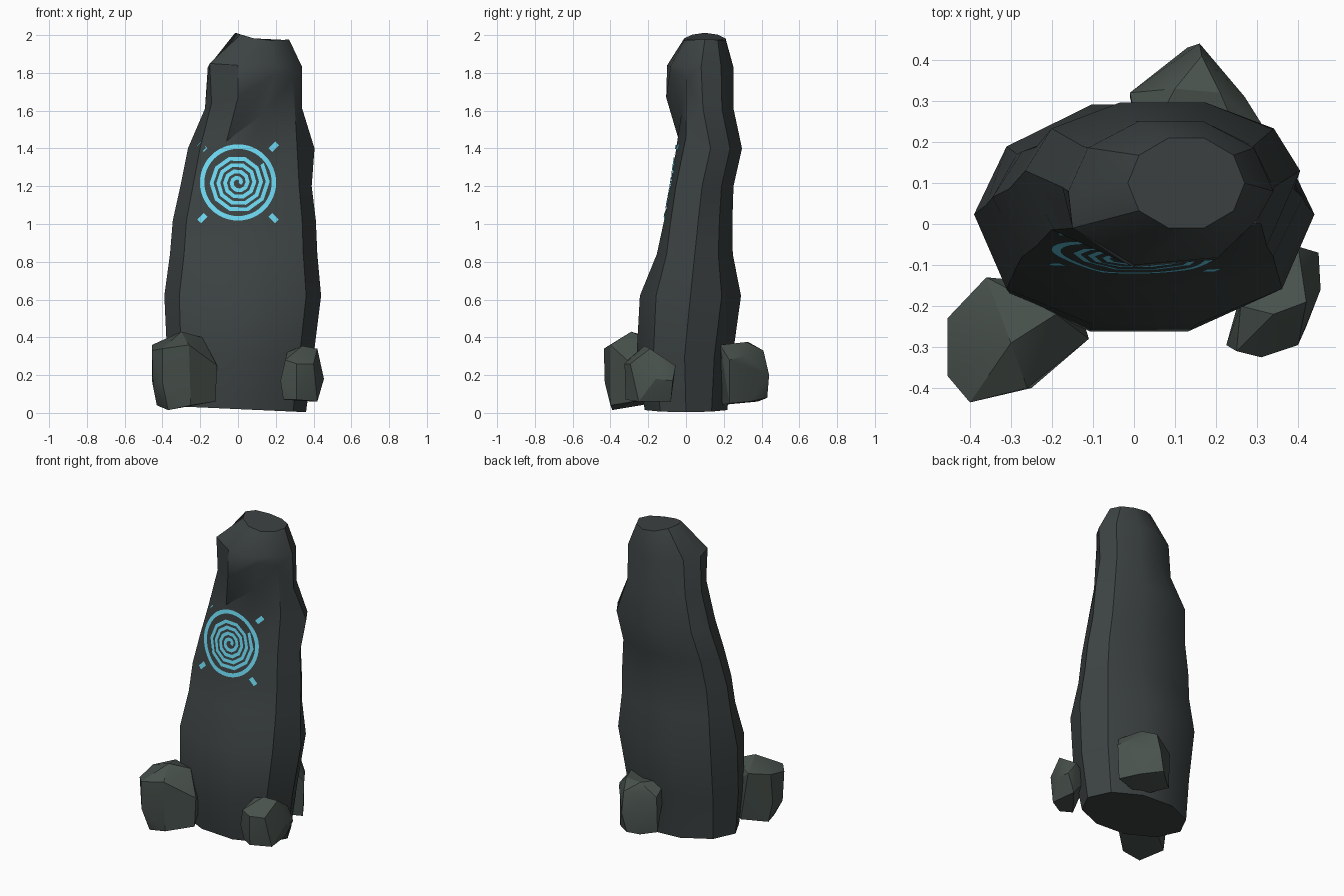
import bpy, bmesh
from math import sin, cos, pi, radians
from mathutils import Vector
from mathutils.bvhtree import BVHTree

if "Cube" in bpy.data.objects:
    bpy.data.objects.remove(bpy.data.objects["Cube"])


def material(name, rgb):
    m = bpy.data.materials.new(name)
    m.diffuse_color = (*rgb, 1)
    m.use_nodes = True
    m.node_tree.nodes["Principled BSDF"].inputs["Base Color"].default_value = m.diffuse_color
    return m


stone = material("dark_stone", (0.045, 0.054, 0.054))
moss = material("mossy_stone", (0.065, 0.083, 0.073))
glow = material("cyan_glow", (0.15, 0.68, 0.87))


def finish(name, bm, mat, angle=None):
    me = bpy.data.meshes.new(name)
    bm.to_mesh(me)
    bm.free()
    ob = bpy.data.objects.new(name, me)
    bpy.context.collection.objects.link(ob)
    me.materials.append(mat)
    if angle:
        bpy.ops.object.select_all(action='DESELECT')
        ob.select_set(True)
        bpy.context.view_layer.objects.active = ob
        bpy.ops.object.shade_smooth_by_angle(angle=radians(angle))
    return ob


# Standing stone: ten-sided rings (z, left, right, front, back, front flatness)
RINGS = [
    (0.02, -.36, .36, -.23, .23, 1.0),
    (0.30, -.375, .40, -.275, .26, 1.05),
    (0.62, -.39, .44, -.258, .305, 1.1),
    (0.84, -.36, .42, -.165, .258, 1.2),
    (1.02, -.345, .412, -.125, .255, 1.3),
    (1.20, -.305, .39, -.09, .26, 1.35),
    (1.40, -.265, .405, -.045, .305, 1.4),
    (1.61, -.175, .34, -.08, .26, 1.2),
    (1.83, -.16, .34, -.10, .26, 1.1),
    (1.975, -.015, .27, -.015, .215, 1.0),
]
# Hand-placed corners of the hooded notch below the brow
NOTCH = {
    (6, 7): (-.06, -.037, 1.44), (6, 8): (.13, -.025, 1.58),
    (6, 9): (.31, 0, 1.46),
    (7, 6): (-.14, -.01, 1.64), (7, 7): (0, -.105, 1.67),
    (7, 8): (.20, -.087, 1.80), (7, 9): (.29, 0, 1.775),
    (8, 6): (-.15, -.01, 1.85), (8, 7): (0, -.10, 1.84),
    (8, 8): (.205, -.082, 1.835), (8, 9): (.30, .01, 1.83),
}
bm = bmesh.new()
rows = []
for k, (z, x0, x1, y0, y1, flat) in enumerate(RINGS):
    row = []
    for i in range(10):
        a = 2 * pi * i / 10
        x = (x0 + x1) / 2 + (x1 - x0) / 2 * cos(a)
        y = (y0 + y1) / 2 + (y1 - y0) / 2 * sin(a) * (flat if i in (6, 9) else 1)
        dz = -0.045 * x if k == 0 else -0.12 * (x - .13) if k == 9 else 0
        if k == 9:
            dz += .02 - 1.5 * (y - .1) ** 2
        row.append(bm.verts.new(NOTCH.get((k, i), (x, y, z + dz))))
    rows.append(row)
for a, b in zip(rows, rows[1:]):
    for i in range(10):
        j = (i + 1) % 10
        bm.faces.new((a[i], a[j], b[j], b[i]))
bm.faces.new(rows[0][::-1])
bm.faces.new(rows[-1])
# Flat facet under the brow
surface = BVHTree.FromBMesh(bm)
finish("standing_stone", bm, stone, 32)


# Boulders around the foot: convex hulls of a few corners
def boulder(name, pts):
    bm = bmesh.new()
    for p in pts:
        bm.verts.new(p)
    res = bmesh.ops.convex_hull(bm, input=bm.verts)
    bmesh.ops.delete(bm, geom=list({g for g in res["geom_interior"] + res["geom_unused"]
                                    if isinstance(g, bmesh.types.BMVert)}), context='VERTS')
    bmesh.ops.dissolve_limit(bm, angle_limit=radians(8), verts=bm.verts, edges=bm.edges)
    bmesh.ops.recalc_face_normals(bm, faces=bm.faces)
    finish(name, bm, moss, 25)


boulder("left_boulder", [
    (-.455, -.23, .36), (-.36, -.13, .38), (-.455, -.37, .33), (-.40, -.435, .34),
    (-.30, -.29, .43), (-.19, -.22, .40), (-.26, -.40, .36), (-.11, -.28, .25),
    (-.12, -.28, .06), (-.455, -.25, .17), (-.43, -.24, .04), (-.45, -.36, .14),
    (-.37, -.39, .015), (-.40, -.43, .16), (-.25, -.40, .04), (-.30, -.14, .06),
    (-.15, -.15, .2)])
boulder("right_boulder", [
    (.225, -.295, .17), (.25, -.31, .28), (.31, -.325, .26), (.40, -.295, .26),
    (.34, -.22, .355), (.42, -.19, .34), (.40, -.055, .25), (.45, -.07, .17),
    (.455, -.16, .18), (.42, -.25, .06), (.31, -.32, .07), (.24, -.28, .07),
    (.40, -.08, .06), (.26, -.20, .32), (.28, -.1, .2)])
boulder("back_boulder", [
    (.16, .44, .20), (.13, .43, .08), (.165, .41, .33), (.10, .33, .375),
    (.21, .32, .375), (-.01, .32, .30), (-.01, .31, .07), (.07, .38, .06),
    (.27, .31, .30), (.32, .23, .28), (.31, .23, .05), (.24, .34, .06),
    (.02, .18, .36), (.27, .18, .36), (.1, .17, .04)])


# Glowing marks, laid on the front of the stone by casting along y
def strip(name, pairs, closed=False):
    bm = bmesh.new()

    def drop(x, z):
        z += 1.22
        hit = surface.ray_cast(Vector((x, -2, z)), Vector((0, 1, 0)))[0]
        return bm.verts.new((x, (hit.y if hit else -.05) - .006, z))
    vs = [(drop(*p), drop(*q)) for p, q in pairs]
    for (a, b), (c, d) in zip(vs, vs[1:] + vs[:1] if closed else vs[1:]):
        bm.faces.new((a, b, d, c))
    bmesh.ops.recalc_face_normals(bm, faces=bm.faces)
    if sum(f.normal.y for f in bm.faces) > 0:
        bmesh.ops.reverse_faces(bm, faces=bm.faces)
    finish(name, bm, glow)


def polar(r, a):
    return r * cos(a), r * sin(a)


strip("glyph_ring", [(polar(.178, 2 * pi * i / 48), polar(.202, 2 * pi * i / 48))
                     for i in range(48)], True)

spiral = []
for i in range(43):
    a = 2 * pi * i / 10 - .6
    r = .012 + .0355 * i / 10
    spiral.append((polar(max(r - .0105, .002), a), polar(r + .0105, a)))
strip("glyph_spiral", spiral)

for n in range(4):
    a = pi / 4 + n * pi / 2
    side = Vector((-sin(a), cos(a))) * .014
    ends = [Vector(polar(r, a)) for r in (.242, .292)]
    strip(f"glyph_ray_{n + 1}", [(e - side, e + side) for e in ends])
